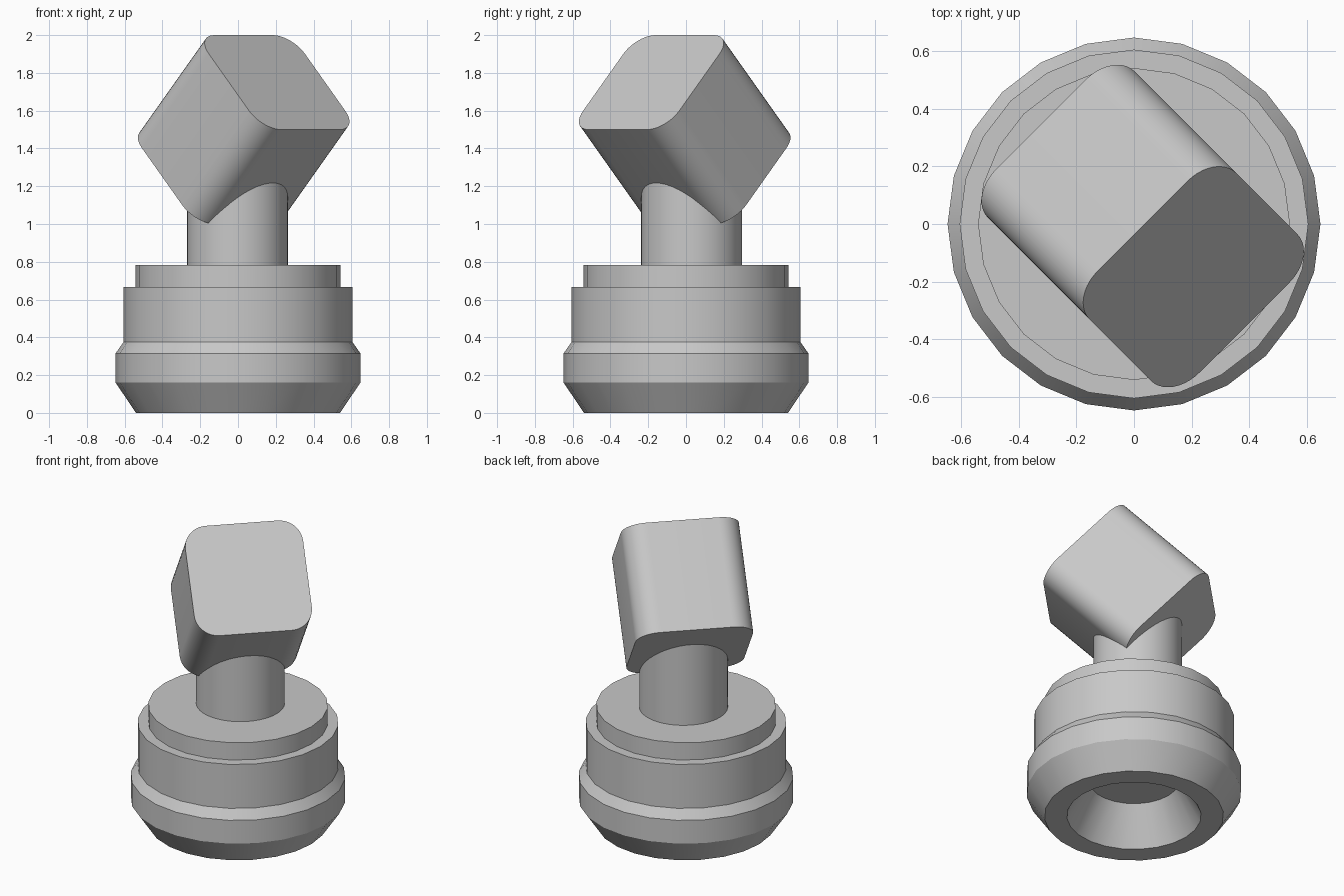
import bpy, bmesh, math
from mathutils import Matrix, Vector

default = bpy.data.objects.get("Cube")
if default:
    bpy.data.objects.remove(default, do_unlink=True)

# Single grey material
grey = bpy.data.materials.new("light_grey")
grey.use_nodes = True
colour = (0.58, 0.58, 0.58, 1)
grey.diffuse_color = colour
grey.node_tree.nodes["Principled BSDF"].inputs["Base Color"].default_value = colour


def finish(bm, name):
    """Turn a bmesh into a smooth-shaded object with sharp corners kept."""
    bmesh.ops.recalc_face_normals(bm, faces=bm.faces)
    mesh = bpy.data.meshes.new(name)
    bm.to_mesh(mesh)
    bm.free()
    mesh.materials.append(grey)
    obj = bpy.data.objects.new(name, mesh)
    bpy.context.collection.objects.link(obj)
    bpy.ops.object.select_all(action='DESELECT')
    obj.select_set(True)
    bpy.context.view_layer.objects.active = obj
    bpy.ops.object.shade_smooth_by_angle(angle=math.radians(30))
    return obj


def lathe(name, profile, sides):
    """Spin a radius/height profile around z."""
    bm = bmesh.new()
    verts = [bm.verts.new((r, 0, z)) for r, z in profile]
    edges = [bm.edges.new(pair) for pair in zip(verts, verts[1:])]
    bmesh.ops.spin(bm, geom=verts + edges, cent=(0, 0, 0), axis=(0, 0, 1),
                   angle=math.tau, steps=sides, use_duplicate=False)
    bmesh.ops.remove_doubles(bm, verts=bm.verts, dist=0.0005)
    return finish(bm, name)


# Stepped base with a tapered recess underneath
lathe("base", [(0, 0.24), (0.27, 0.24), (0.405, 0), (0.54, 0), (0.648, 0.16),
               (0.648, 0.315), (0.606, 0.375), (0.606, 0.667),
               (0.542, 0.667), (0.542, 0.782), (0, 0.782)], 24)

# Round neck, running up into the head
neck = lathe("neck", [(0, 0.77), (0.267, 0.77), (0.267, 1.36), (0, 1.36)], 48)
neck.location = (-0.003, 0.03, 0)

# Tilted head block, rounded along the four edges of its long axis
across = Vector((1, 1, 0)).normalized()
up = Vector((-0.5, 0.5, math.sqrt(0.5)))
facing = across.cross(up)
bm = bmesh.new()
bmesh.ops.create_cube(bm, size=1)
bmesh.ops.scale(bm, vec=(0.72, 0.707, 0.707), verts=bm.verts)
long_edges = [e for e in bm.edges
              if abs(e.verts[0].co.z - e.verts[1].co.z) > 0.5]
bmesh.ops.bevel(bm, geom=long_edges, offset=0.14, offset_type='OFFSET',
                segments=10, profile=0.5, affect='EDGES')
head = finish(bm, "head_block")
turn = Matrix((across, up, facing)).transposed().to_4x4()
head.matrix_world = Matrix.Translation((0.03, -0.007, 1.5)) @ turn
